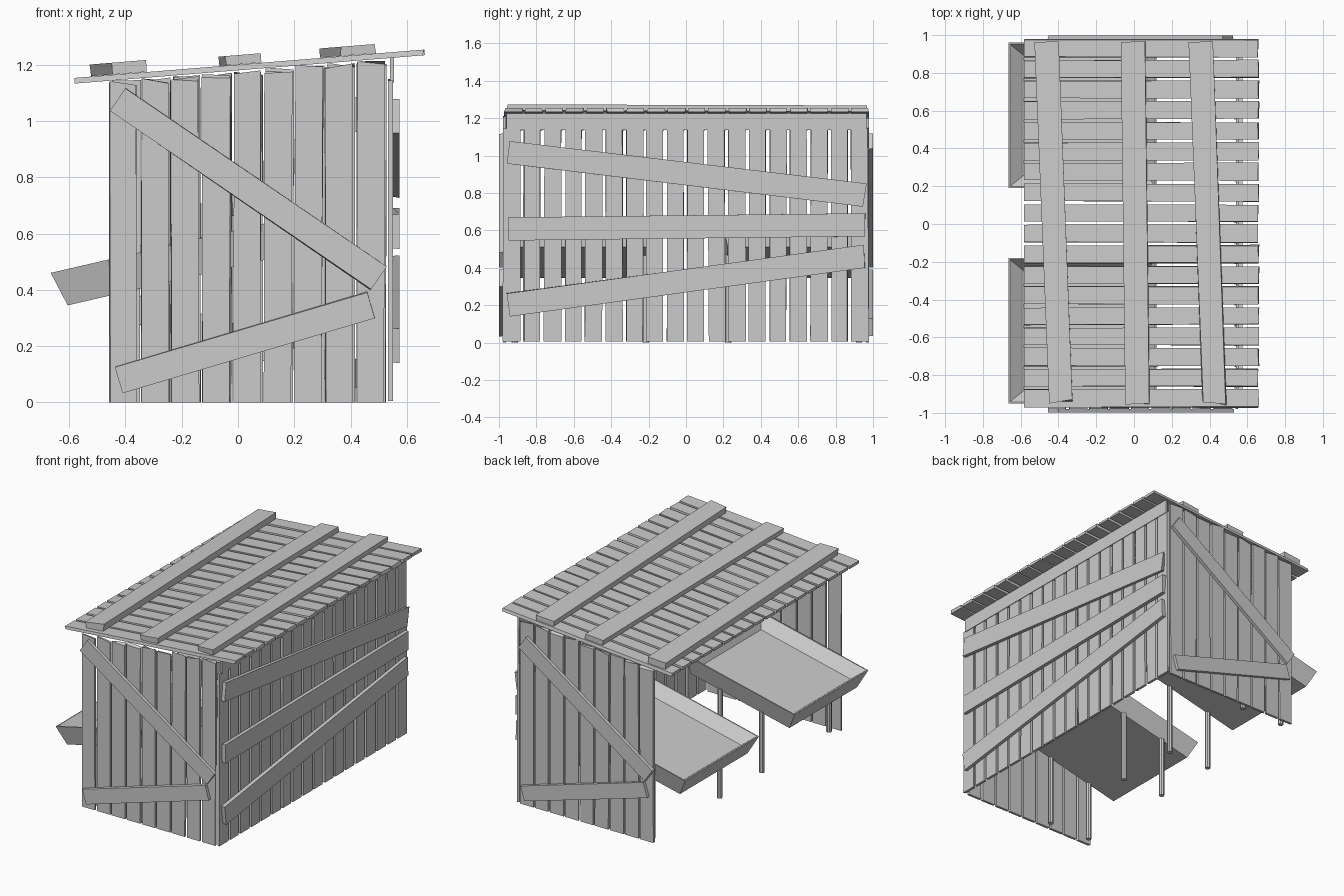
import bpy, bmesh, math, random
from mathutils import Vector as V, Matrix

if "Cube" in bpy.data.objects:
    bpy.data.objects.remove(bpy.data.objects["Cube"])

random.seed(4)
R = random.uniform


def finish(bm, name, matrix=None):
    bmesh.ops.recalc_face_normals(bm, faces=bm.faces)
    me = bpy.data.meshes.new(name)
    bm.to_mesh(me)
    bm.free()
    ob = bpy.data.objects.new(name, me)
    bpy.context.collection.objects.link(ob)
    if matrix:
        ob.matrix_world = matrix
    return ob


def board(bm, a, b, width, out, thick, rough=0.0, slant=0.0):
    """Rough-cut board from a to b, standing thick along out from that line."""
    a, b, out = V(a), V(b), V(out).normalized()
    d = (b - a).normalized()
    side = d.cross(out).normalized()
    rings = []
    for p, sl in ((a, 0), (b, slant)):
        ring = []
        for s, o in ((-.5, 0), (.5, 0), (.5, 1), (-.5, 1)):
            q = p + side * (s * width + R(-rough, rough)) + out * (o * thick)
            ring.append(bm.verts.new(q + d * (R(-sl, sl))))
        rings.append(ring)
    r0, r1 = rings
    bm.faces.new(r0)
    bm.faces.new(r1[::-1])
    for i in range(4):
        j = (i + 1) % 4
        bm.faces.new((r0[i], r1[i], r1[j], r0[j]))


def roof_z(x):  # underside of the sloping roof
    return 1.133 + (x + 0.58) * 0.081


# End walls: the back one is the front one turned half round
CX = 0.035
turn = Matrix.Translation((2 * CX, 0, 0)) @ Matrix.Rotation(math.pi, 4, 'Z')
for label in ("front", "back"):
    m = turn if label == "back" else Matrix()
    bm = bmesh.new()
    for i in range(9):
        x = -0.407 + i * 0.1095
        top = roof_z(x if label == "front" else 2 * CX - x) - 0.013
        board(bm, (x, -0.963, 0), (x + R(-.003, .003), -0.963, top), 0.097,
              (0, -1, 0), 0.016, 0.003, 0.011)
    finish(bm, label + "_wall_planks", m)
    bm = bmesh.new()
    for a, b in (((-0.427, 1.077), (0.497, 0.443)), ((-0.424, 0.08), (0.47, 0.344))):
        board(bm, (a[0], -0.979, a[1]), (b[0], -0.979, b[1]), 0.098, (0, -1, 0), 0.02, 0.002, 0.004)
    finish(bm, label + "_wall_braces", m)

# Long side wall
bm = bmesh.new()
for i in range(18):
    y = -0.932 + i * 0.1095
    board(bm, (0.533, y, 0.005), (0.533, y, 1.145), 0.09, (1, 0, 0), 0.017, 0.004, 0.005)
finish(bm, "side_wall_planks")
bm = bmesh.new()
for z0, z1 in ((1.02, 0.787), (0.608, 0.627), (0.2, 0.462)):
    board(bm, (0.55, -0.95, z0), (0.55, 0.955, z1), 0.122, (1, 0, 0), 0.024, 0.004, 0.012)
finish(bm, "side_wall_braces")
bm = bmesh.new()
board(bm, (0.54, -0.96, 1.182), (0.54, 0.965, 1.182), 0.09, (1, 0, 0), 0.014)
finish(bm, "roof_support_beam")

# Sloping roof planks
up = V((-0.081, 0, 1)).normalized()
bm = bmesh.new()
for i in range(18):
    y = -0.923 + i * 0.109
    board(bm, (-0.58, y, roof_z(-0.58)), (0.66, y, roof_z(0.66)), 0.093, up, 0.02, 0.004, 0.004)
finish(bm, "roof_planks")
# Three battens across the roof
bm = bmesh.new()
for x0, x1, t in ((-0.46, -0.385, 0.042), (-0.002, 0.018, 0.033), (0.355, 0.428, 0.033)):
    board(bm, (x0, 0.965, roof_z(x0) + 0.021), (x1, -0.945, roof_z(x1) + 0.021),
          0.124, up, t, 0.004, 0.018)
finish(bm, "roof_battens")

# Tilted display trays with flared sides, each on four round legs
slope = math.radians(13.0)
for label, cy in (("front", -0.565), ("back", 0.575)):
    bm = bmesh.new()
    L, half, rings = 0.74, 0.352, []
    for grow, h in ((0, 0), (0.033, 0.126), (0.025, 0.126), (-0.035, 0.055)):
        rings.append([bm.verts.new((x, y, h)) for x, y in (
            (-grow, -half - grow), (L + grow, -half - grow),
            (L + grow, half + grow), (-grow, half + grow))])
    for r0, r1 in zip(rings, rings[1:]):
        for i in range(4):
            j = (i + 1) % 4
            bm.faces.new((r0[i], r0[j], r1[j], r1[i]))
    bm.faces.new(rings[0][::-1])
    bm.faces.new(rings[-1])
    finish(bm, label + "_tray",
           Matrix.Translation((-0.605, cy, 0.345)) @ Matrix.Rotation(-slope, 4, 'Y'))
    bm = bmesh.new()
    for x in (-0.403, -0.1):
        for s in (-1, 1):
            h = 0.345 + (x + 0.605) * math.tan(slope) + 0.01
            bmesh.ops.create_cone(bm, cap_ends=True, segments=8, radius1=0.017, radius2=0.017,
                                  depth=h, matrix=Matrix.Translation((x, cy + s * 0.35, h / 2)))
    finish(bm, label + "_tray_legs")
